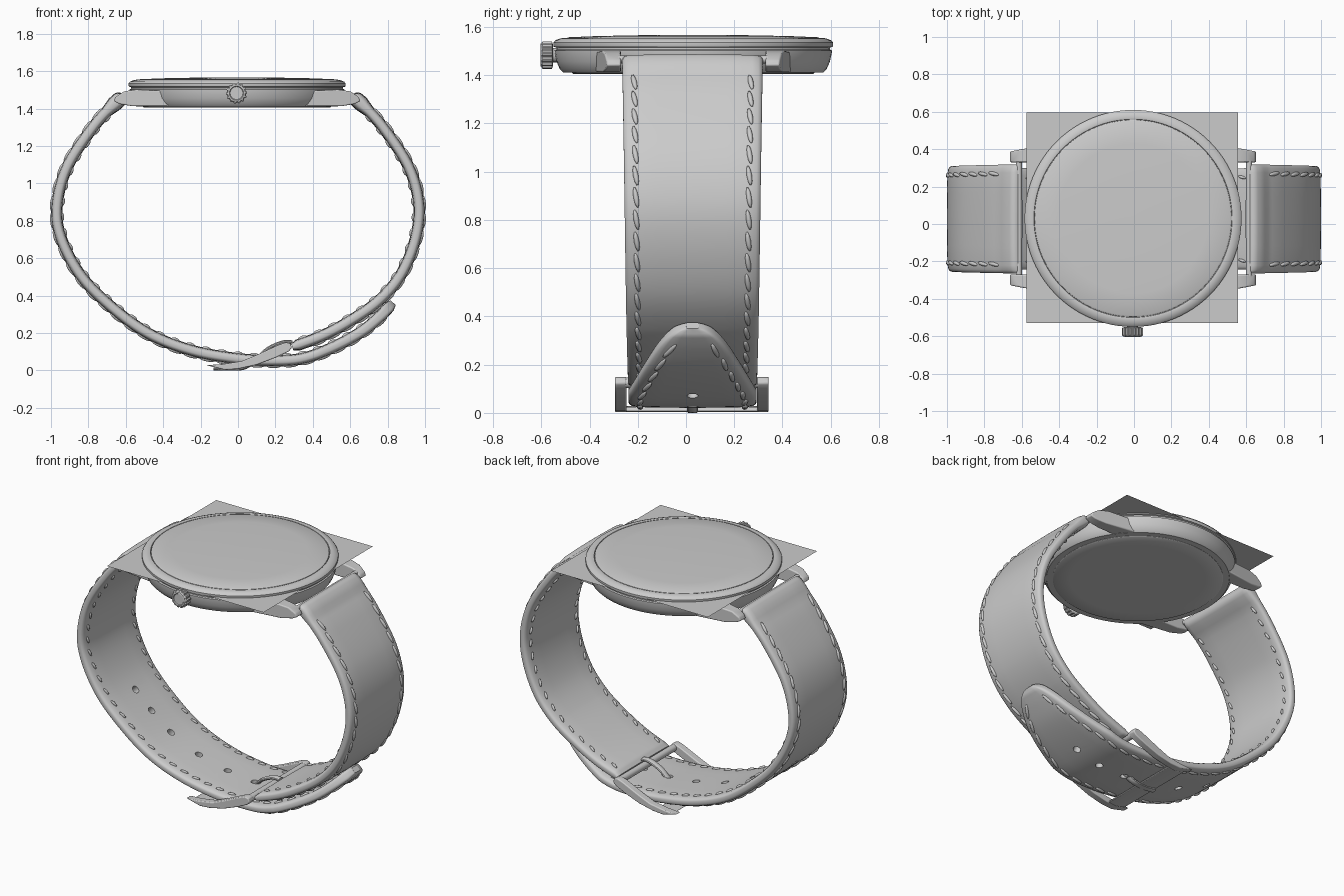
import bpy, bmesh, math
from mathutils import Vector, Matrix

if "Cube" in bpy.data.objects:
    bpy.data.objects.remove(bpy.data.objects["Cube"])

CX, CY = -0.005, 0.03          # centre of the case
SY = 0.027                     # centre line of the strap


def finish(name, bm, angle=35, bevel=0):
    bmesh.ops.recalc_face_normals(bm, faces=bm.faces)
    me = bpy.data.meshes.new(name)
    bm.to_mesh(me)
    bm.free()
    me.shade_smooth()
    me.set_sharp_from_angle(angle=math.radians(angle))
    ob = bpy.data.objects.new(name, me)
    bpy.context.collection.objects.link(ob)
    if bevel:
        mod = ob.modifiers.new("bevel", "BEVEL")
        mod.width, mod.segments = bevel, 3
        mod.limit_method = "ANGLE"
    return ob


def loft(bm, rings):
    vs = [[bm.verts.new(p) for p in r] for r in rings]
    n = len(vs[0])
    for a, b in zip(vs, vs[1:]):
        for i in range(n):
            bm.faces.new((a[i], a[(i + 1) % n], b[(i + 1) % n], b[i]))
    bm.faces.new(vs[0])
    bm.faces.new(vs[-1])


def lathe(name, profile, n=96):
    bm = bmesh.new()
    loft(bm, [[(CX + r * math.cos(k * math.tau / n), CY + r * math.sin(k * math.tau / n), z)
               for k in range(n)] for r, z in profile])
    return finish(name, bm)


def rod(bm, p, q, r, n=16):
    p, q = Vector(p), Vector(q)
    m = Matrix.Translation((p + q) / 2) @ (q - p).to_track_quat("Z", "Y").to_matrix().to_4x4()
    bmesh.ops.create_cone(bm, cap_ends=True, segments=n, radius1=r, radius2=r,
                          depth=(q - p).length, matrix=m)


# Case, back, bezel and crystal
lathe("case", [(.49, 1.41), (.54, 1.412), (.553, 1.425), (.566, 1.455), (.574, 1.49), (.575, 1.502),
               (.567, 1.506), (.567, 1.514), (.575, 1.517)])
lathe("case_back", [(.40, 1.405), (.497, 1.405), (.503, 1.409), (.503, 1.42)])
lathe("bezel", [(.56, 1.515), (.578, 1.517), (.58, 1.522), (.58, 1.535), (.573, 1.544), (.555, 1.551),
                (.537, 1.555), (.53, 1.553), (.528, 1.545)])
lathe("crystal", [(.527, 1.54), (.526, 1.553), (.518, 1.557), (.4, 1.562), (.2, 1.566), (.02, 1.567)])

# Thin square dial sheet
bm = bmesh.new()
bm.faces.new([bm.verts.new((x, y, 1.522)) for x, y in
              ((-.575, -.53), (.555, -.53), (.555, .597), (-.575, .597))])
finish("dial_sheet", bm)

# Four lugs
LUG = [(.36, 1.413), (.56, 1.413), (.63, 1.425), (.66, 1.44), (.65, 1.462), (.605, 1.492), (.54, 1.502), (.38, 1.495)]
bm = bmesh.new()
for sx in (-1, 1):
    for sy in (-1, 1):
        loft(bm, [[(CX + sx * x, CY + sy * .3, z) for x, z in LUG],
                  [(CX + sx * x, CY + sy * (.405 - max(0, x - .42) * .2), z) for x, z in LUG]])
finish("lugs", bm, bevel=.007)
bm = bmesh.new()
for sx in (-1, 1):
    rod(bm, (sx * .615, CY - .31, 1.465), (sx * .615, CY + .31, 1.465), .016)
finish("spring_bars", bm)

# Crown with ribbed rim, and its stem
bm = bmesh.new()
N = 56
def crown_ring(y, r, rib):
    return [(-.008 + (r + rib * (k % 4 in (0, 1))) * math.cos(k * math.tau / N), y,
             1.483 + (r + rib * (k % 4 in (0, 1))) * math.sin(k * math.tau / N)) for k in range(N)]
loft(bm, [crown_ring(*a) for a in ((-.552, .046, 0), (-.556, .051, .006), (-.594, .051, .006),
                                   (-.602, .046, .002), (-.604, .038, 0), (-.599, .034, 0))])
rod(bm, (-.008, -.5, 1.483), (-.008, -.56, 1.483), .03)
finish("crown", bm, 30)


# Strap path: smooth curve through points, addressed by arc length
class Path:
    def __init__(self, pts, sign):
        P = [Vector(p) for p in pts]
        P = [P[0] * 2 - P[1]] + P + [P[-1] * 2 - P[-2]]
        self.p, self.sign = [], sign
        for a, b, c, d in zip(P, P[1:], P[2:], P[3:]):
            for k in range(40):
                t = k / 40
                self.p.append(.5 * (2 * b + (c - a) * t + (2 * a - 5 * b + 4 * c - d) * t * t
                                    + (3 * b - a - 3 * c + d) * t ** 3))
        self.p.append(P[-2])
        self.s = [0]
        for a, b in zip(self.p, self.p[1:]):
            self.s.append(self.s[-1] + (b - a).length)
        self.L = self.s[-1]

    def at(self, s):
        i = 1
        while i < len(self.s) - 1 and self.s[i] < s:
            i += 1
        a, b = self.p[i - 1], self.p[i]
        f = (s - self.s[i - 1]) / (self.s[i] - self.s[i - 1])
        t = (self.p[min(i + 2, len(self.p) - 1)] - self.p[max(i - 3, 0)]).normalized()
        return a.lerp(b, f), Vector((t.y, -t.x)) * self.sign

    def point(self, s, v, h):
        p, n = self.at(s)
        return Vector((p.x + n.x * h, SY + v, p.y + n.y * h))


def half_width(path, s, pointed):
    w = .292 - .027 * min(1, s / 1.9)
    return w * min(1, max(.004, (path.L - s) / .5) ** .42) if pointed else w


def half_thick(path, s, pointed):
    h = .031 + .011 * max(0, 1 - max(0, s - .07) / .06) if s > .07 else .042
    if s < .04:
        h *= math.sqrt(max(.04, 1 - ((.04 - s) / .04) ** 2))
    d = path.L - s
    if d < .03:
        h *= .6 + .4 * d / .03
    return h


SECTION = [(1, .3), (.985, .55), (.94, .78), (.85, .9), (.5, .97), (0, 1)]
SECTION += [(-v, h) for v, h in SECTION[-2::-1]]
SECTION += [(v, -h) for v, h in SECTION[::-1]]


def strap(name, path, pointed):
    split = path.L - .5
    ss = [0, .004, .012, .022, .032] + [.04 + (split - .04) * k / 80 for k in range(80)]
    ss += [path.L - .5 * (1 - k / 24) ** 2 for k in range(25)]
    bm = bmesh.new()
    loft(bm, [[path.point(s, v * half_width(path, s, pointed), h * half_thick(path, s, pointed))
               for v, h in SECTION] for s in ss])
    return finish(name, bm, 50)


def stitches(name, path, pointed):
    bm = bmesh.new()
    step = .088
    for side in (-1, 1):
        for face, length, rad in ((1, .082, .011), (-1, .05, .008)):
            s = .13
            while s + length < path.L - .03:
                ends = []
                for u, tilt in ((s, -.007), (s + length, .007)):
                    w = max(.01, half_width(path, u, pointed) - .048)
                    ends.append(path.point(u, side * w + tilt, face * .92 * half_thick(path, u, pointed)))
                p, q = ends
                n = path.at(s)[1]
                x, z = (q - p).normalized(), Vector((n.x, 0, n.y))
                y = z.cross(x).normalized()
                z = x.cross(y)
                m = Matrix((x * (q - p).length / 2, y * rad, z * .011)).transposed().to_4x4()
                bmesh.ops.create_uvsphere(bm, u_segments=10, v_segments=6, radius=1,
                                          matrix=Matrix.Translation((p + q) / 2) @ m)
                s += step
    finish(name, bm, 80)


TOP = [(.605, 1.468), (.66, 1.425), (.775, 1.3), (.912, 1.09), (.967, .89)]
left = Path([(-x, z) for x, z in TOP] +
            [(-.95, .72), (-.85, .52), (-.695, .355), (-.485, .2), (-.25, .107), (0, .062), (.2, .052),
             (.35, .065), (.5, .12), (.65, .2), (.75, .28), (.83, .362)], 1)
right = Path(TOP + [(.948, .7), (.87, .51), (.75, .37), (.6, .265), (.45, .185), (.29, .125)], -1)
holed = strap("strap_long", left, True)
strap("strap_short", right, False)
stitches("stitches_long", left, True)
stitches("stitches_short", right, False)

# Adjustment holes punched through the long strap
bm = bmesh.new()
for hx in (-.78, -.66, -.52, -.31, -.095, .1, .29, .45):
    i = min((i for i in range(len(left.p)) if left.p[i].y < .75), key=lambda i: abs(left.p[i].x - hx))
    rod(bm, left.point(left.s[i], 0, -.08), left.point(left.s[i], 0, .08), .023, 20)
cutter = finish("hole_cutter", bm)
cutter.hide_render = True
mod = holed.modifiers.new("holes", "BOOLEAN")
mod.operation, mod.object, mod.solver = "DIFFERENCE", cutter, "EXACT"
mesh = bpy.data.meshes.new_from_object(holed.evaluated_get(bpy.context.evaluated_depsgraph_get()))
holed.modifiers.clear()
holed.data = mesh
mesh.set_sharp_from_angle(angle=math.radians(50))
bpy.data.objects.remove(cutter)

# Buckle: two tapered arms, a flat end bar, a hinge rod and a tongue
ARM = [(.215, .136), (.255, .15), (.28, .145), (.288, .122), (.272, .102), (.2, .068), (.1, .03), (0, .008),
       (-.07, .003), (-.17, .028), (-.08, .034), (.02, .05), (.1, .083)]
bm = bmesh.new()
for y0, y1 in ((-.295, -.247), (.295, .343)):
    loft(bm, [[(x, y, z) for x, z in ARM] for y in (y0, y1)])
END = [(-.14, .022), (-.07, .003), (-.01, .006), (-.02, .024), (-.08, .028)]
loft(bm, [[(x, y, z) for x, z in END] for y in (-.25, .3)])
finish("buckle_frame", bm, bevel=.006)

bm = bmesh.new()
rod(bm, (.262, -.27, .125), (.262, .32, .125), .022, 20)
finish("buckle_rod", bm)

bm = bmesh.new()
TONGUE = Path([(.29, .15), (.24, .15), (.16, .115), (.1, .06), (.04, .018), (-.04, .004), (-.13, .012)], 1)
loft(bm, [[TONGUE.point(TONGUE.L * k / 24, .022 * math.cos(a * math.tau / 12), .011 * math.sin(a * math.tau / 12))
           for a in range(12)] for k in range(25)])
for v in bm.verts:
    v.co.z = max(v.co.z, 0)
finish("buckle_tongue", bm)
